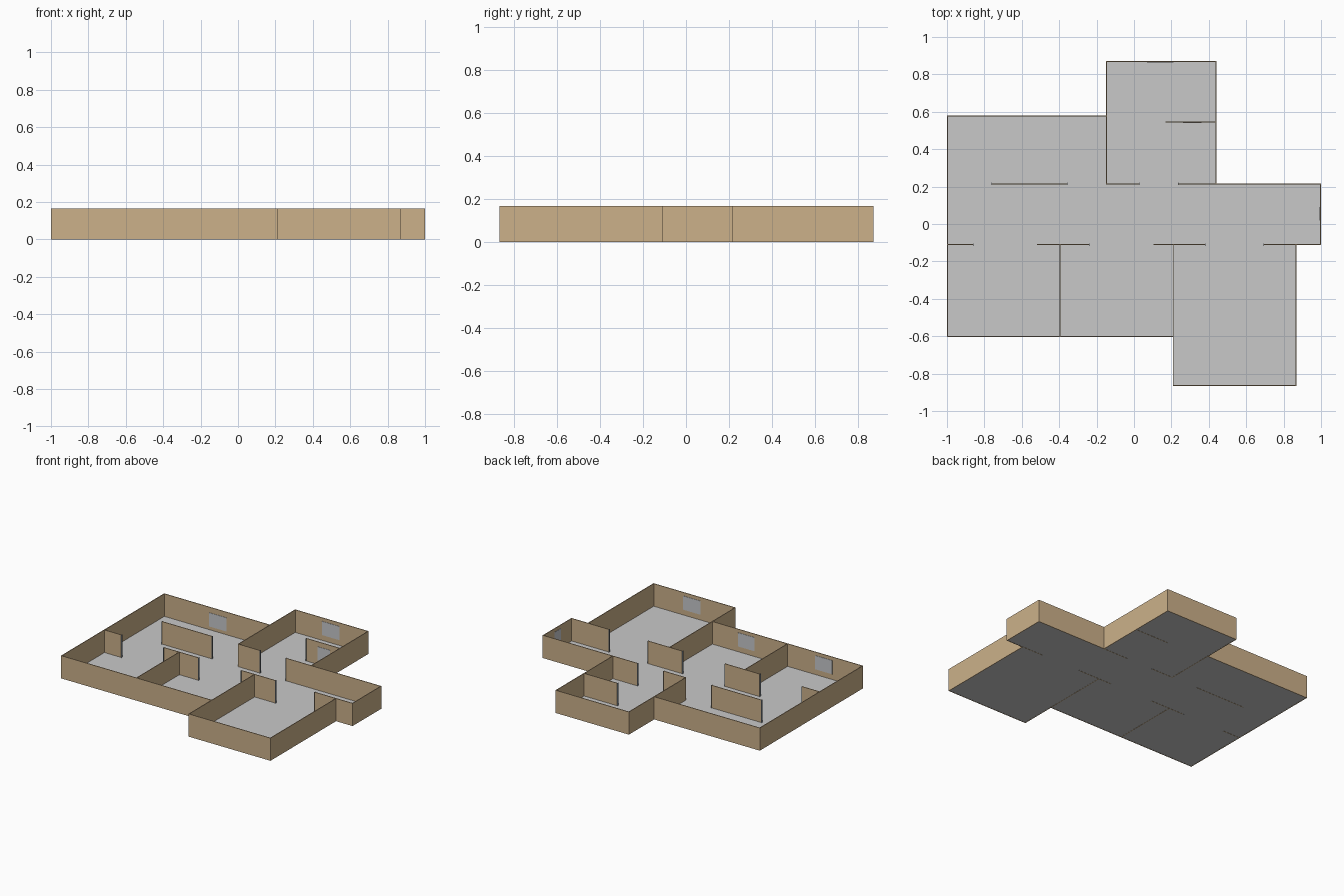
import bpy, bmesh

if "Cube" in bpy.data.objects:
    bpy.data.objects.remove(bpy.data.objects["Cube"])

H = 0.165      # wall height
T = 0.005      # wall thickness
P = 0.002      # plate thickness


def mat(name, rgb):
    m = bpy.data.materials.new(name)
    m.diffuse_color = (*rgb, 1)
    m.use_nodes = True
    m.node_tree.nodes["Principled BSDF"].inputs["Base Color"].default_value = m.diffuse_color
    return m


TAN = mat("tan_wall", (0.604, 0.440, 0.255))
GREY = mat("floor_grey", (0.584, 0.584, 0.584))
GLASS = mat("window_grey", (0.565, 0.58, 0.60))
SLATE = mat("door_frame_slate", (0.27, 0.31, 0.35))


def box(name, x0, x1, y0, y1, z0, z1, m):
    bm = bmesh.new()
    bmesh.ops.create_cube(bm, size=1)
    for v in bm.verts:
        v.co = (x1 if v.co.x > 0 else x0, y1 if v.co.y > 0 else y0, z1 if v.co.z > 0 else z0)
    return finish(name, bm, m)


def finish(name, bm, m):
    me = bpy.data.meshes.new(name)
    bm.to_mesh(me)
    bm.free()
    me.materials.append(m)
    ob = bpy.data.objects.new(name, me)
    bpy.context.collection.objects.link(ob)
    return ob


def wall(name, a, b):
    h = T / 2
    return box(name, min(a[0], b[0]) - h, max(a[0], b[0]) + h,
               min(a[1], b[1]) - h, max(a[1], b[1]) + h, 0, H, TAN)


# Outline of the building (wall centre lines)
W, E, N, S = -0.9975, 0.9975, 0.868, -0.864
outline = [(W, 0.578), (-0.148, 0.578), (-0.148, N), (0.438, N), (0.438, 0.215),
           (E, 0.215), (E, -0.11), (0.865, -0.11), (0.865, S), (0.21, S),
           (0.21, -0.602), (W, -0.602)]

# Floor
bm = bmesh.new()
face = bm.faces.new([bm.verts.new((x, y, 0.001)) for x, y in reversed(outline)])
finish("floor", bm, GREY)

# Outer walls
for i, a in enumerate(outline):
    wall(f"outer_wall_{i}", a, outline[(i + 1) % len(outline)])

# Room dividers without doors
wall("divider_north_room", (-0.148, 0.215), (-0.148, 0.578))
wall("divider_west_rooms", (-0.395, -0.602), (-0.395, -0.11))
wall("divider_east_rooms", (0.21, -0.602), (0.21, -0.11))

# Partitions along x with door frames on their free ends: y, x0, x1, framed ends
partitions = [(0.215, -0.757, -0.36, (0, 1)), (0.215, -0.148, 0.025, (1,)),
              (0.215, 0.24, 0.438, (0,)), (0.545, 0.172, 0.438, (0,)),
              (-0.11, W, -0.862, (1,)), (-0.11, -0.515, -0.242, (0, 1)),
              (-0.11, 0.108, 0.378, (0, 1)), (-0.11, 0.697, 0.865, (0,))]
for i, (y, x0, x1, ends) in enumerate(partitions):
    wall(f"partition_{i}", (x0, y), (x1, y))
    for e in ends:
        s = 1 if e else -1
        x = (x0, x1)[e] + s * T / 2
        box(f"door_frame_{i}_{e}", min(x, x + s * P), max(x, x + s * P),
            y - 0.007, y + 0.007, 0, H, SLATE)

# Window plates on inner wall faces: x0, x1, wall y, inward direction, z0, z1
windows = [(-0.635, -0.495, 0.578, -1, 0.025, 0.125), (0.07, 0.21, N, -1, 0.04, 0.14),
           (0.262, 0.36, 0.545, -1, 0.03, 0.13), (-0.757, -0.617, -0.602, 1, 0.04, 0.14),
           (-0.132, 0.0, -0.602, 1, 0.04, 0.14), (0.487, 0.625, S, 1, 0.04, 0.14)]
for i, (x0, x1, y, d, z0, z1) in enumerate(windows):
    ya = y + d * T / 2
    box(f"window_{i}", x0, x1, min(ya, ya + d * P), max(ya, ya + d * P), z0, z1, GLASS)
box("window_east", E - T / 2 - P, E - T / 2, 0.02, 0.09, 0.04, 0.14, GLASS)
